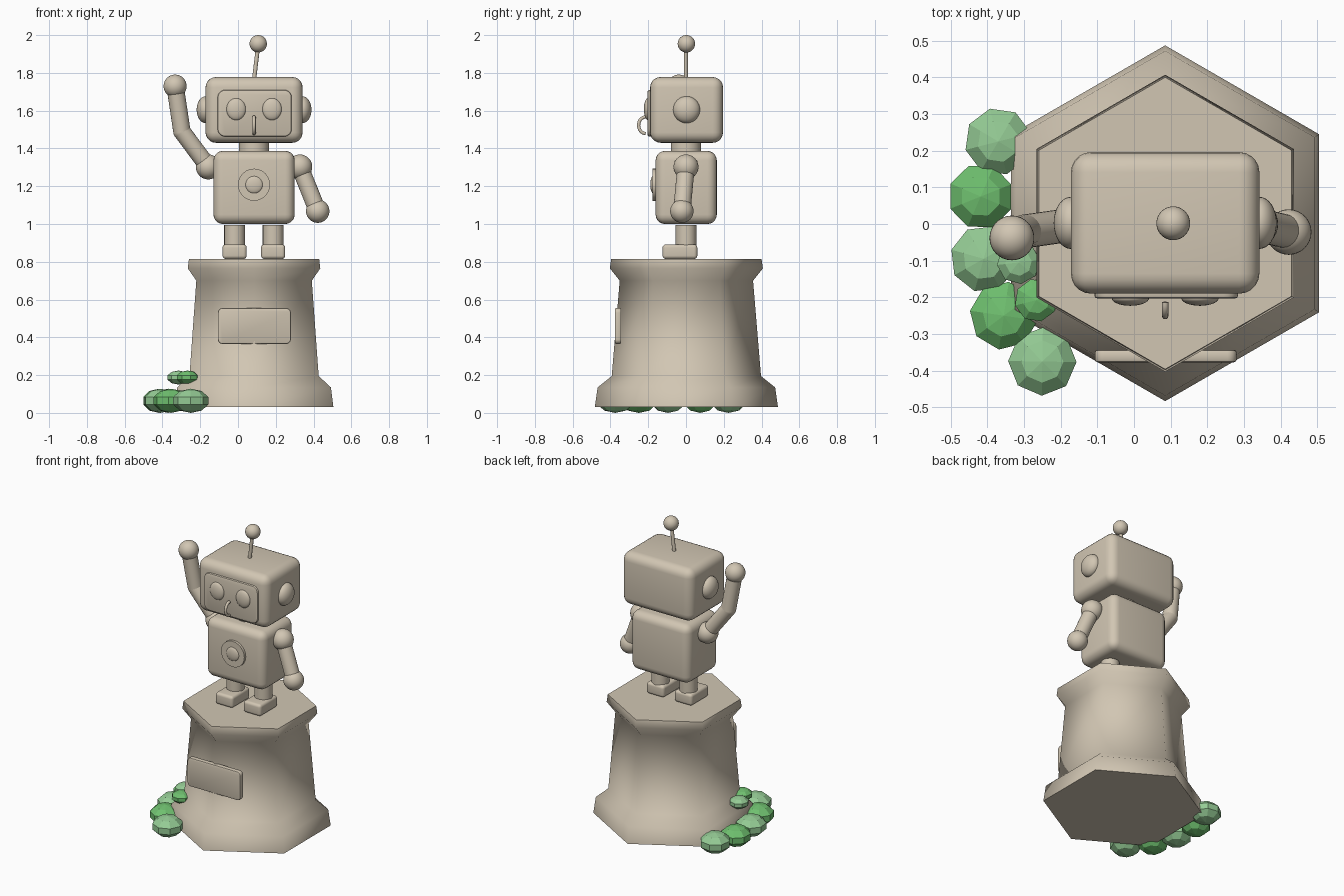
import bpy, math
from mathutils import Vector

if "Cube" in bpy.data.objects:
    bpy.data.objects.remove(bpy.data.objects["Cube"])

CX = 0.085  # statue axis


def material(name, rgb):
    m = bpy.data.materials.new(name)
    m.diffuse_color = (*rgb, 1)
    m.use_nodes = True
    m.node_tree.nodes["Principled BSDF"].inputs["Base Color"].default_value = m.diffuse_color
    return m


STONE = material("stone", (0.64, 0.565, 0.45))
LIGHT = material("light_leaf", (0.30, 0.60, 0.30))
DARK = material("deep_leaf", (0.16, 0.53, 0.16))


def finish(name, mat=STONE, angle=40):
    o = bpy.context.object
    o.name = name
    o.data.materials.append(mat)
    if angle:
        bpy.ops.object.shade_smooth_by_angle(angle=math.radians(angle))
    return o


def box(name, lo, hi, bevel, axis=None):
    """Rounded box; with axis given, only edges along that axis are rounded fully."""
    lo, hi = Vector(lo), Vector(hi)
    bpy.ops.mesh.primitive_cube_add(size=1, location=(lo + hi) / 2)
    o = bpy.context.object
    o.scale = hi - lo
    bpy.ops.object.transform_apply(location=False, rotation=False)
    if axis is not None:
        layer = o.data.attributes.new("bevel_weight_edge", 'FLOAT', 'EDGE')
        for e in o.data.edges:
            d = o.data.vertices[e.vertices[0]].co - o.data.vertices[e.vertices[1]].co
            layer.data[e.index].value = 1.0 if abs(d[axis]) > 1e-4 else 0.0
    b = o.modifiers.new("round", 'BEVEL')
    b.width, b.segments = bevel, 5
    if axis is not None:
        b.limit_method = 'WEIGHT'
        rim = o.modifiers.new("rim", 'BEVEL')
        rim.width, rim.segments = 0.008, 2
        rim.limit_method = 'ANGLE'
        rim.angle_limit = math.radians(50)
    bpy.ops.object.modifier_apply(modifier="round")
    if axis is not None:
        bpy.ops.object.modifier_apply(modifier="rim")
    return finish(name)


def ball(name, loc, radii, seg=32, rings=16, mat=STONE, angle=40, turn=0):
    bpy.ops.mesh.primitive_uv_sphere_add(segments=seg, ring_count=rings, radius=1,
                                         location=loc, rotation=(0, 0, turn))
    bpy.context.object.scale = radii if isinstance(radii, tuple) else (radii,) * 3
    return finish(name, mat, angle)


def rod(name, a, b, r):
    a, b = Vector(a), Vector(b)
    bpy.ops.mesh.primitive_cylinder_add(vertices=24, radius=r, depth=(b - a).length,
                                        location=(a + b) / 2)
    o = bpy.context.object
    o.rotation_euler = (b - a).to_track_quat('Z', 'Y').to_euler()
    return finish(name)


# Hexagonal pedestal: (corner radius, height)
profile = [(0.485, 0.03), (0.47, 0.135), (0.395, 0.195), (0.353, 0.70),
           (0.405, 0.765), (0.398, 0.815)]
verts, faces = [], []
for r, z in profile:
    for k in range(6):
        t = math.radians(30 + 60 * k)
        verts.append((CX + r * math.cos(t), 0.002 + r * math.sin(t), z))
for i in range(len(profile) - 1):
    for k in range(6):
        n = (k + 1) % 6
        faces.append((i * 6 + k, i * 6 + n, i * 6 + 6 + n, i * 6 + 6 + k))
faces += [tuple(range(5, -1, -1)), tuple(range(30, 36))]
me = bpy.data.meshes.new("pedestal")
me.from_pydata(verts, [], faces)
ped = bpy.data.objects.new("pedestal", me)
bpy.context.collection.objects.link(ped)
bpy.context.view_layer.objects.active = ped
ped.select_set(True)
finish("pedestal", STONE, 65)
box("plaque", (-0.107, -0.377, 0.365), (0.28, -0.343, 0.555), 0.025, 1)

# Legs and feet
for side, x in (("left", -0.018), ("right", 0.186)):
    rod(side + "_leg", (x, 0, 0.85), (x, 0, 0.995), 0.055)
    box(side + "_foot", (x - 0.064, -0.124, 0.815), (x + 0.064, 0.06, 0.892), 0.018)

# Body, chest dial and neck
box("body", (-0.13, -0.161, 1.0), (0.3, 0.163, 1.387), 0.05)
rod("chest_disc", (CX, -0.15, 1.208), (CX, -0.177, 1.208), 0.085)
ball("chest_button", (CX, -0.174, 1.208), (0.046, 0.015, 0.046))
rod("neck", (CX, 0, 1.36), (CX, 0, 1.46), 0.08)

# Head, face plate, eyes and ears
box("head", (-0.172, -0.19, 1.43), (0.342, 0.196, 1.778), 0.055)
box("face_plate", (-0.108, -0.203, 1.463), (0.284, -0.17, 1.71), 0.04, 1)
for side, s in (("left", -1), ("right", 1)):
    ball(side + "_eye", (CX + s * 0.095, -0.202, 1.608), (0.051, 0.021, 0.058))
    ball(side + "_ear", (CX + s * 0.257, 0.003, 1.605), (0.047, 0.071, 0.071))

# Curved mouth loop standing out from the face
cu = bpy.data.curves.new("mouth", 'CURVE')
cu.dimensions = '3D'
cu.bevel_depth, cu.bevel_resolution, cu.use_fill_caps = 0.009, 3, True
sp = cu.splines.new('POLY')
sp.points.add(14)
for i, p in enumerate(sp.points):
    t = math.pi * i / 14
    p.co = (CX, -0.213 - 0.038 * math.sin(t), 1.523 + 0.044 * math.cos(t), 1)
mouth = bpy.data.objects.new("mouth", cu)
cu.materials.append(STONE)
bpy.context.collection.objects.link(mouth)

# Antenna
rod("antenna_rod", (CX, 0, 1.765), (0.106, 0, 1.94), 0.011)
ball("antenna_ball", (0.107, 0.002, 1.954), 0.046)

# Raised arm
shoulder, elbow, hand = (-0.157, 0, 1.302), (-0.297, -0.02, 1.49), (-0.333, -0.038, 1.73)
ball("raised_shoulder", shoulder, 0.066)
rod("raised_upper_arm", shoulder, elbow, 0.046)
ball("raised_elbow", elbow, 0.046)
rod("raised_forearm", elbow, hand, 0.046)
ball("raised_hand", hand, 0.061)

# Lowered arm
ball("lowered_shoulder", (0.327, 0, 1.302), 0.066)
rod("lowered_arm", (0.327, 0, 1.302), (0.422, -0.022, 1.068), 0.046)
ball("lowered_hand", (0.422, -0.022, 1.068), 0.062)

# Faceted bushes: x, y, z, radius, half height
bushes = [(-0.37, 0.225, 0.064, 0.097, 0.064), (-0.418, 0.075, 0.064, 0.094, 0.064),
          (-0.41, -0.095, 0.064, 0.096, 0.064), (-0.355, -0.25, 0.064, 0.098, 0.064),
          (-0.25, -0.375, 0.064, 0.098, 0.064), (-0.315, -0.105, 0.187, 0.062, 0.037),
          (-0.267, -0.208, 0.187, 0.062, 0.037)]
for i, (x, y, z, r, h) in enumerate(bushes):
    mat = DARK if i in (1, 3, 6) else LIGHT
    ball("bush", (x, y, z), (r, r, h), 8, 5, mat, 0, 0.25 + 0.13 * i)
